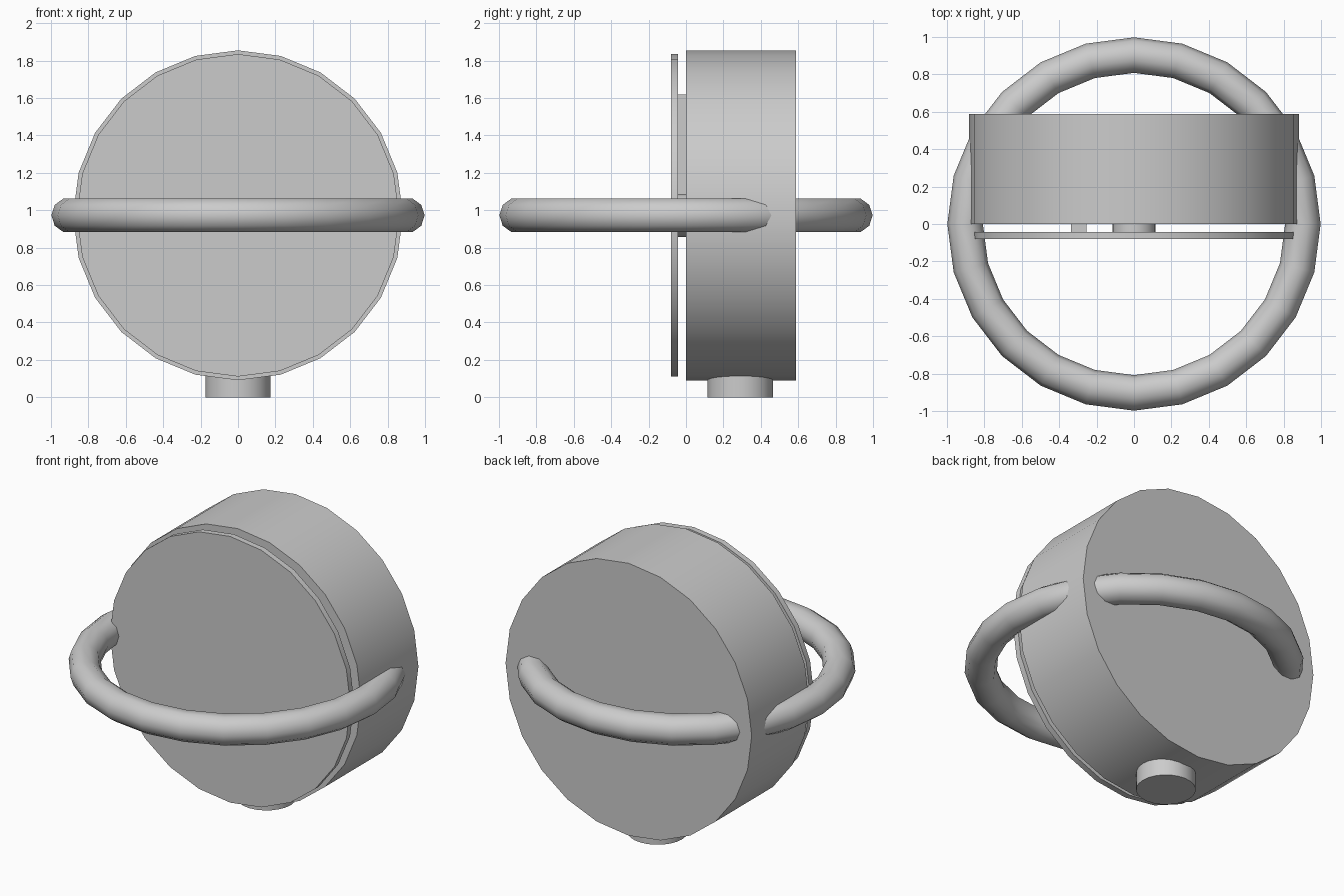
import bpy, math

if "Cube" in bpy.data.objects:
    bpy.data.objects.remove(bpy.data.objects["Cube"])

CZ = 0.973  # height of the dial centre


def finish(name):
    ob = bpy.context.object
    ob.name = name
    bpy.ops.object.transform_apply(location=False, rotation=True, scale=True)
    bpy.ops.object.shade_smooth_by_angle(angle=math.radians(40))
    return ob


def disc(name, radius, y0, y1, z=CZ, sides=24):
    # cylinder lying along y, from y0 to y1
    bpy.ops.mesh.primitive_cylinder_add(
        vertices=sides, radius=radius, depth=y1 - y0,
        location=(0, (y0 + y1) / 2, z), rotation=(math.pi / 2, 0, 0))
    return finish(name)


# drum-shaped body, thin front cover and the hub between them
disc("body", 0.882, 0.0, 0.587)
disc("front_cover", 0.862, -0.08, -0.042)
disc("hub", 0.115, -0.043, 0.001)

# upright bar hidden behind the cover
bpy.ops.mesh.primitive_cube_add(size=1, location=(-0.295, -0.021, 1.34))
bpy.context.object.scale = (0.082, 0.044, 0.56)
finish("spacer_bar")

# horizontal ring around the body
bpy.ops.mesh.primitive_torus_add(
    major_segments=24, minor_segments=10, major_radius=0.903,
    minor_radius=0.095, location=(0, 0, CZ))
finish("ring")
bpy.ops.object.shade_smooth()

# short round foot
bpy.ops.mesh.primitive_cylinder_add(
    vertices=24, radius=0.175, depth=0.16, location=(0, 0.291, 0.08))
finish("foot")
